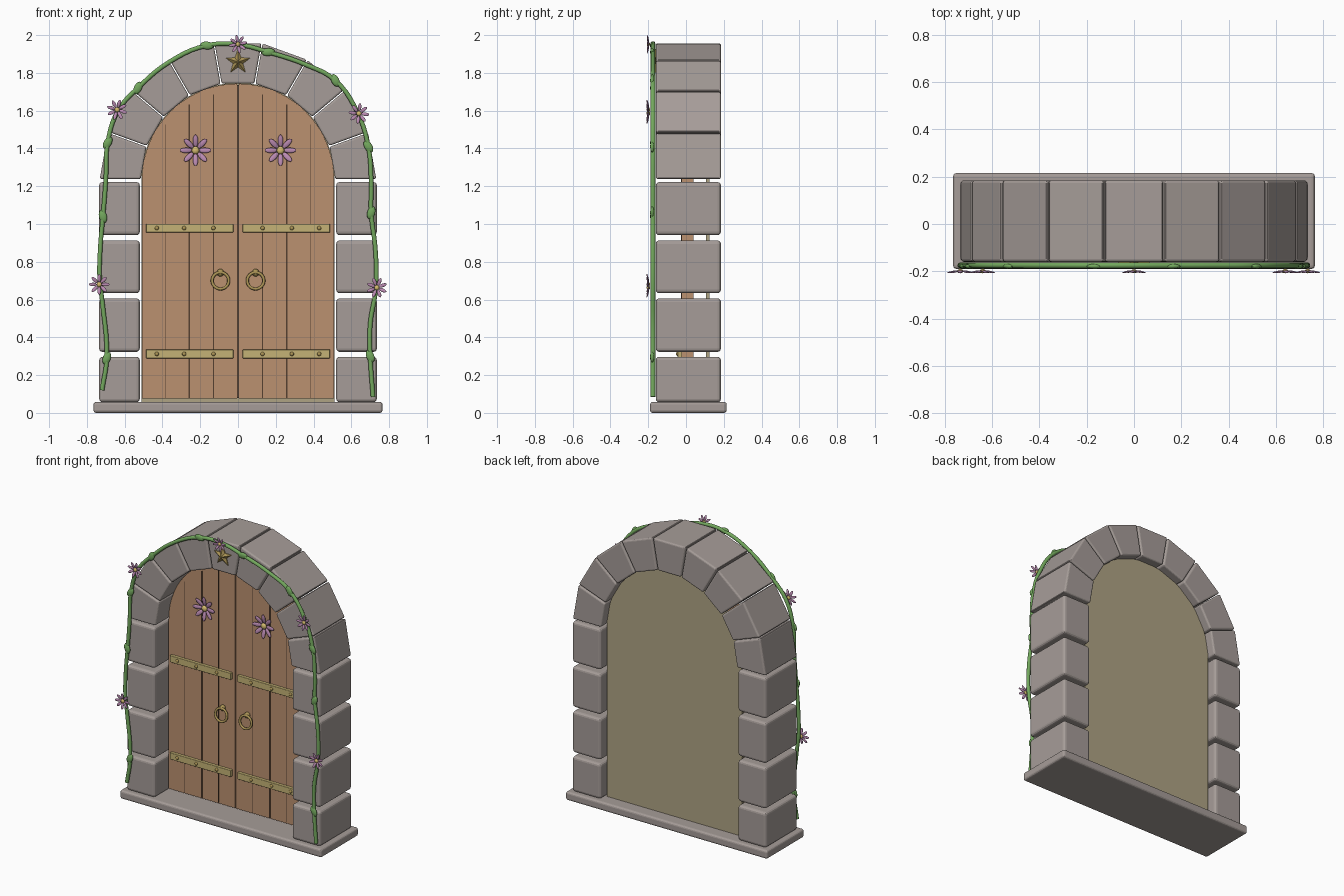
import bpy, bmesh, math
from math import sin, cos, pi, radians, sqrt, atan2
from mathutils import Matrix, Vector

if "Cube" in bpy.data.objects:
    bpy.data.objects.remove(bpy.data.objects["Cube"])


def material(name, rgb):
    m = bpy.data.materials.new(name)
    m.diffuse_color = (*rgb, 1)
    m.use_nodes = True
    m.node_tree.nodes["Principled BSDF"].inputs["Base Color"].default_value = m.diffuse_color
    return m


STONE = material("warm grey stone", (0.38, 0.335, 0.315))
WOOD = material("oak wood", (0.50, 0.285, 0.16))
GROOVE = material("dark groove", (0.09, 0.05, 0.03))
BACKING = material("tan backing", (0.43, 0.37, 0.23))
BRASS = material("pale brass", (0.56, 0.45, 0.18))
GOLD = material("antique gold", (0.40, 0.29, 0.09))
PINK = material("mauve petal", (0.50, 0.26, 0.45))
YELLOW = material("pollen yellow", (0.66, 0.50, 0.16))
GREEN = material("vine green", (0.17, 0.39, 0.11))

SPRING, DOOR_R = 1.235, 0.508   # arch springing height and opening radius


def finish(name, bm, mats, bevel=0, smooth=None):
    bmesh.ops.recalc_face_normals(bm, faces=bm.faces)
    mesh = bpy.data.meshes.new(name)
    bm.to_mesh(mesh)
    bm.free()
    ob = bpy.data.objects.new(name, mesh)
    bpy.context.collection.objects.link(ob)
    for m in mats:
        mesh.materials.append(m)
    if bevel:
        mod = ob.modifiers.new("bevel", 'BEVEL')
        mod.width, mod.segments = bevel, 3
        mod.limit_method, mod.angle_limit = 'ANGLE', radians(40)
    if smooth:
        bpy.ops.object.select_all(action='DESELECT')
        ob.select_set(True)
        bpy.context.view_layer.objects.active = ob
        bpy.ops.object.shade_smooth_by_angle(angle=radians(smooth))
    return ob


def prism(name, outline, y0, y1, mat, bevel=0):
    """Extrude an outline of (x, z) points from y0 to y1."""
    bm = bmesh.new()
    face = bm.faces.new([bm.verts.new((x, y0, z)) for x, z in outline])
    ext = bmesh.ops.extrude_face_region(bm, geom=[face])
    for v in ext["geom"]:
        if isinstance(v, bmesh.types.BMVert):
            v.co.y = y1
    return finish(name, bm, [mat], bevel)


def box(name, x0, x1, y0, y1, z0, z1, mat, bevel=0):
    return prism(name, [(x0, z0), (x1, z0), (x1, z1), (x0, z1)], y0, y1, mat, bevel)


def ball(bm, matrix, index=0, seg=12, rings=8):
    """Add a sphere of radius 1 transformed by a matrix."""
    vs = bmesh.ops.create_uvsphere(bm, u_segments=seg, v_segments=rings, radius=1, matrix=matrix)["verts"]
    for f in {f for v in vs for f in v.link_faces}:
        f.material_index = index


def flower(name, x, y, z, r, turn=0):
    bm = bmesh.new()
    for i in range(8):
        a = turn + i * pi / 4
        m = (Matrix.Translation((x, y, z)) @ Matrix.Rotation(a, 4, 'Y')
             @ Matrix.Rotation(radians(-12), 4, 'Z')
             @ Matrix.Translation((r * 0.6, 0, 0))
             @ Matrix.Diagonal((r * 0.42, r * 0.07, r * 0.17, 1)))
        ball(bm, m, 0, 10, 6)
    ball(bm, Matrix.Translation((x, y - r * 0.08, z)) @ Matrix.Diagonal((r * 0.24, r * 0.16, r * 0.24, 1)), 1)
    return finish(name, bm, [PINK, YELLOW], smooth=60)


# Threshold slab
box("threshold", -0.765, 0.765, -0.19, 0.215, 0, 0.058, STONE, 0.014)

# Jamb stones
for side, s in (("left", -1), ("right", 1)):
    for i, (z0, z1) in enumerate([(0.056, 0.297), (0.323, 0.606), (0.634, 0.913), (0.941, 1.222)]):
        box(f"{side}_jamb_stone_{i + 1}", *sorted((s * 0.52, s * 0.735)), -0.16, 0.185, z0, z1, STONE, 0.018)

# Wedge stones of the arch
for i in range(9):
    pts = []
    for r, a in ((0.515, 20 * i), (0.732, 20 * i), (0.732, 20 * i + 20), (0.515, 20 * i + 20)):
        inset = 0.003 / r * (1 if a == 20 * i else -1)
        t = radians(a) + inset
        pts.append((r * cos(t), SPRING + r * sin(t)))
    prism(f"arch_stone_{i + 1}", pts, -0.16, 0.185, STONE, 0.011)


def half_arch(s, gap, r, z0):
    arc = [(max(gap, r * cos(t)), SPRING + r * sin(t)) for t in [i * pi / 48 for i in range(24)]]
    arc.append((gap, SPRING + sqrt(r * r - gap * gap)))
    return [(s * x, z) for x, z in [(gap, z0), (r, z0)] + arc]


# Door leaves with grooves, straps, rivets, rings and flowers
for side, s in (("left", -1), ("right", 1)):
    prism(f"{side}_door_leaf", half_arch(s, 0.004, DOOR_R, 0.075), -0.025, 0.04, WOOD)
    for i, (x, w) in enumerate(((0.13, 0.002), (0.258, 0.005), (0.385, 0.002))):
        top = SPRING + sqrt(DOOR_R ** 2 - x * x) - 0.04
        box(f"{side}_plank_groove_{i + 1}", s * x - w, s * x + w, -0.027, -0.024, 0.08, top, GROOVE)
    for j, z in enumerate((0.312, 0.978)):
        box(f"{side}_strap_{j + 1}", *sorted((s * 0.025, s * 0.487)), -0.045, -0.02, z - 0.023, z + 0.023, BRASS, 0.003)
        bm = bmesh.new()
        for x in (0.13, 0.285, 0.43):
            ball(bm, Matrix.Translation((s * x, -0.045, z)) @ Matrix.Diagonal((0.011, 0.008, 0.011, 1)))
        finish(f"{side}_rivets_{j + 1}", bm, [GOLD], smooth=60)
    bm = bmesh.new()
    ball(bm, Matrix.Translation((s * 0.093, -0.033, 0.742)) @ Matrix.Diagonal((0.02, 0.018, 0.02, 1)))
    finish(f"{side}_ring_mount", bm, [GOLD], smooth=60)
    bpy.ops.mesh.primitive_torus_add(major_radius=0.044, minor_radius=0.008, major_segments=32, minor_segments=10,
                                     location=(s * 0.093, -0.05, 0.70), rotation=(radians(84), 0, 0))
    ring = bpy.context.object
    ring.name = f"{side}_ring_handle"
    ring.data.materials.append(GOLD)
    bpy.ops.object.shade_smooth()
    flower(f"{side}_door_flower", s * 0.225, -0.034, 1.39, 0.085)

# Dark seam between the leaves and the panel closing the back
box("centre_seam", -0.005, 0.005, -0.018, 0.03, 0.08, 1.735, GROOVE)
back = half_arch(1, 0, 0.512, 0.056)
prism("back_panel", back + [(-x, z) for x, z in back[-2:1:-1]] + [(-0.512, 0.056)], 0.105, 0.125, BACKING)

# Faceted star on the keystone
bm = bmesh.new()
rim = []
for i in range(10):
    r, a = (0.068 if i % 2 == 0 else 0.028), pi / 2 + i * pi / 5
    rim.append((r * cos(a), 1.858 + r * sin(a)))
low = [bm.verts.new((x, -0.155, z)) for x, z in rim]
mid = [bm.verts.new((x, -0.166, z)) for x, z in rim]
tip = bm.verts.new((0, -0.188, 1.858))
for i in range(10):
    j = (i + 1) % 10
    bm.faces.new((low[i], low[j], mid[j], mid[i]))
    bm.faces.new((mid[i], mid[j], tip))
bm.faces.new(low)
finish("keystone_star", bm, [GOLD])

# Climbing vine
path = [(-.72, .12), (-.695, .29), (-.72, .6), (-.732, .7), (-.73, .86), (-.715, 1.04), (-.70, 1.23),
        (-.69, 1.43), (-.635, 1.6), (-.53, 1.72), (-.36, 1.86), (-.165, 1.945), (0, 1.95), (.16, 1.91),
        (.355, 1.845), (.515, 1.76), (.635, 1.585), (.69, 1.41), (.705, 1.23), (.705, 1.06), (.728, .86),
        (.73, .66), (.70, .47), (.70, .3), (.715, .085)]
curve = bpy.data.curves.new("vine", 'CURVE')
curve.dimensions = '3D'
curve.bevel_depth, curve.bevel_resolution = 0.0125, 3
curve.resolution_u, curve.use_fill_caps = 5, True
spline = curve.splines.new('BEZIER')
spline.bezier_points.add(len(path) - 1)
for p, (x, z) in zip(spline.bezier_points, path):
    p.co = (x, -0.175, z)
    p.handle_left_type = p.handle_right_type = 'AUTO'
curve.materials.append(GREEN)
bpy.context.collection.objects.link(bpy.data.objects.new("vine", curve))

# Leaves along the vine
for n, i in enumerate((1, 5, 7, 9, 11, 13, 15, 17, 19, 23)):
    d = Vector(path[i + 1]) - Vector(path[i - 1])
    a = atan2(d.y, d.x) + (0.35 if n % 2 else -0.35)
    bm = bmesh.new()
    ball(bm, Matrix.Translation((path[i][0], -0.179, path[i][1])) @ Matrix.Rotation(-a, 4, 'Y')
         @ Matrix.Diagonal((0.036, 0.011, 0.021, 1)))
    finish(f"leaf_{n + 1}", bm, [GREEN], smooth=60)

# Blossoms on the vine
for n, (x, z) in enumerate([(-.735, .68), (-.64, 1.605), (0, 1.952), (.64, 1.585), (.735, .663)]):
    flower(f"vine_flower_{n + 1}", x, -0.195, z, 0.056 if n != 2 else 0.05, n * 0.3)
